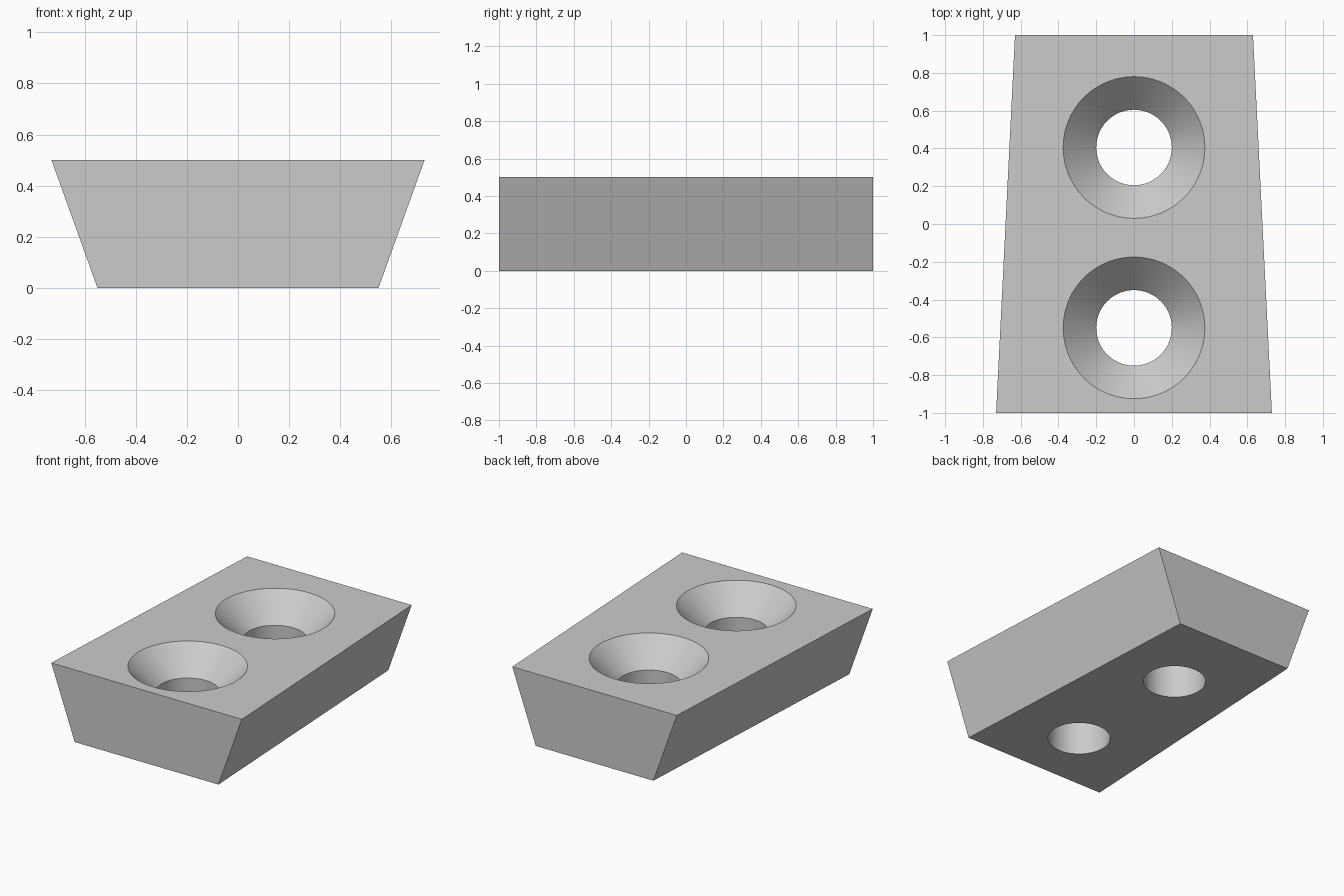
import bpy, bmesh, math

HEIGHT = 0.5
SINK_DEPTH = 0.175
SINK_RADIUS, BORE_RADIUS = 0.375, 0.2
HOLE_Y = (-0.55, 0.405)

cube = bpy.data.objects.get("Cube")
if cube:
    bpy.data.objects.remove(cube, do_unlink=True)

grey = bpy.data.materials.new("plain grey")
grey.use_nodes = True
grey.diffuse_color = (0.6, 0.6, 0.6, 1)
bsdf = next(n for n in grey.node_tree.nodes if n.type == 'BSDF_PRINCIPLED')
bsdf.inputs["Base Color"].default_value = grey.diffuse_color


def add_object(name, bm):
    bmesh.ops.recalc_face_normals(bm, faces=bm.faces)
    mesh = bpy.data.meshes.new(name)
    bm.to_mesh(mesh)
    bm.free()
    mesh.materials.append(grey)
    obj = bpy.data.objects.new(name, mesh)
    bpy.context.collection.objects.link(obj)
    return obj


# Tapered block: narrower toward the back and toward the bottom
bm = bmesh.new()
bmesh.ops.create_cube(bm, size=2)
for v in bm.verts:
    half_width = 0.73 if v.co.z > 0 else 0.55
    if v.co.y > 0:
        half_width -= 0.1
    v.co.x *= half_width
    v.co.z = HEIGHT if v.co.z > 0 else 0
block = add_object("tapered_block", bm)


# Countersunk holes: a revolved profile cut through the block
def hole_cutter(y):
    extra = 0.05
    profile = [(0, -extra), (BORE_RADIUS, -extra),
               (BORE_RADIUS, HEIGHT - SINK_DEPTH),
               (SINK_RADIUS + extra, HEIGHT + extra), (0, HEIGHT + extra)]
    bm = bmesh.new()
    verts = [bm.verts.new((r, y, z)) for r, z in profile]
    edges = [bm.edges.new(pair) for pair in zip(verts, verts[1:])]
    bmesh.ops.spin(bm, geom=verts + edges, cent=(0, y, 0), axis=(0, 0, 1),
                   angle=math.tau, steps=96)
    bmesh.ops.remove_doubles(bm, verts=bm.verts, dist=0.0001)
    cutter = add_object("hole_cutter", bm)
    cutter.hide_render = True
    return cutter


bpy.ops.object.select_all(action='DESELECT')
bpy.context.view_layer.objects.active = block
block.select_set(True)
for y in HOLE_Y:
    cutter = hole_cutter(y)
    cut = block.modifiers.new("countersunk_hole", 'BOOLEAN')
    cut.operation = 'DIFFERENCE'
    cut.solver = 'EXACT'
    cut.object = cutter
    bpy.ops.object.modifier_apply(modifier=cut.name)
    bpy.data.objects.remove(cutter, do_unlink=True)

# Smooth hole walls, crisp edges
bpy.ops.object.shade_smooth_by_angle(angle=math.radians(30))
